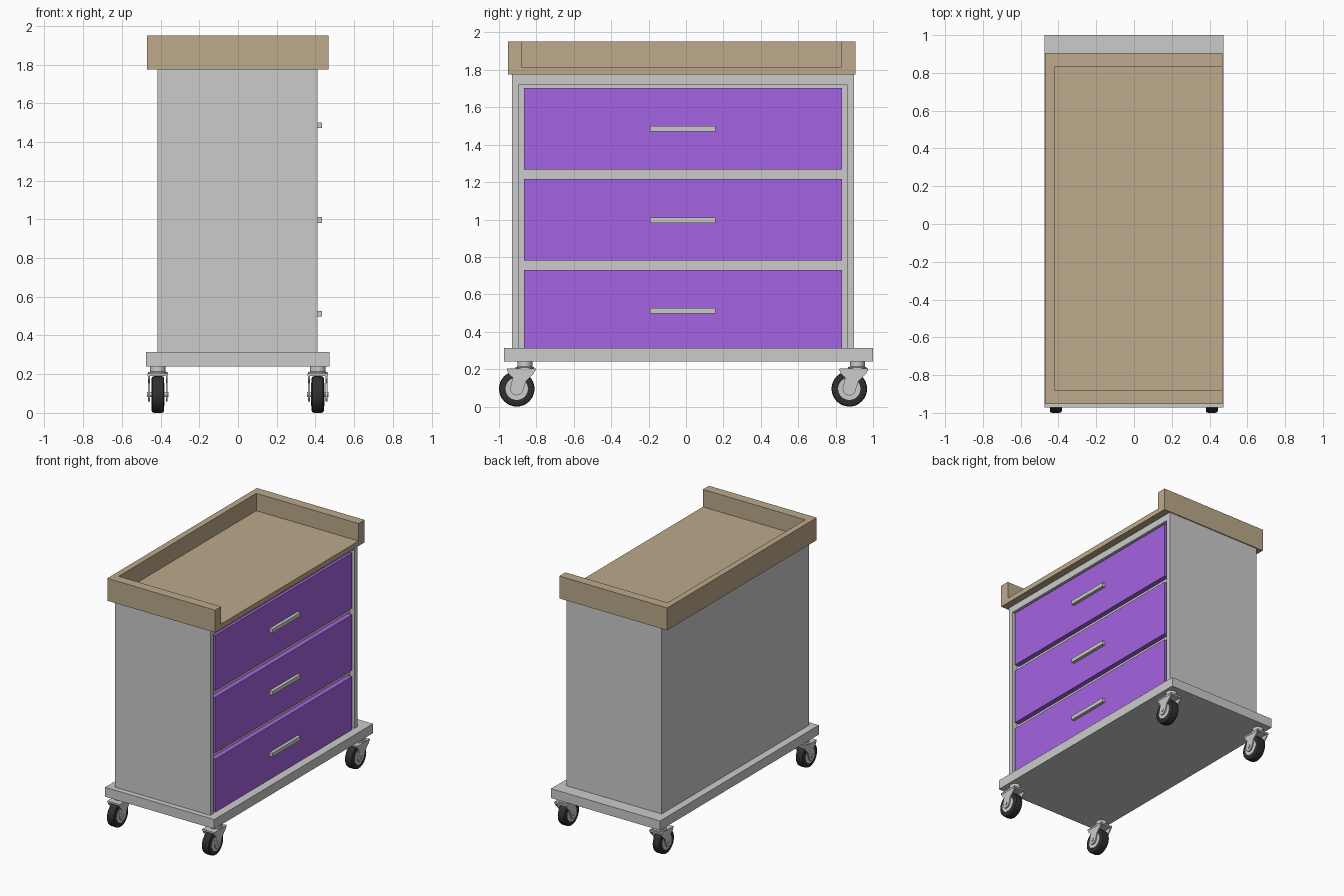
import bpy, bmesh, math
from mathutils import Vector

if "Cube" in bpy.data.objects:
    bpy.data.objects.remove(bpy.data.objects["Cube"])


def material(name, r, g, b):
    m = bpy.data.materials.new(name)
    m.diffuse_color = (r, g, b, 1)
    m.use_nodes = True
    m.node_tree.nodes["Principled BSDF"].inputs["Base Color"].default_value = m.diffuse_color
    return m


GREY = material("grey metal", 0.60, 0.60, 0.60)
HANDLE = material("handle metal", 0.60, 0.605, 0.57)
TAN = material("tan wood", 0.503, 0.40, 0.256)
PURPLE = material("purple drawer", 0.376, 0.126, 0.76)
RUBBER = material("black rubber", 0.028, 0.028, 0.028)


def finish(bm, name, mat):
    bmesh.ops.recalc_face_normals(bm, faces=bm.faces)
    me = bpy.data.meshes.new(name)
    bm.to_mesh(me)
    bm.free()
    me.materials.append(mat)
    ob = bpy.data.objects.new(name, me)
    bpy.context.collection.objects.link(ob)
    return ob


def prism(name, pts, axis, lo, hi, mat):
    """Extrude a 2D outline along x (points are y,z) or z (points are x,y)."""
    place = (lambda a, b: (lo, a, b)) if axis == "x" else (lambda a, b: (a, b, lo))
    step = Vector((hi - lo, 0, 0)) if axis == "x" else Vector((0, 0, hi - lo))
    bm = bmesh.new()
    face = bm.faces.new([bm.verts.new(place(*p)) for p in pts])
    ext = bmesh.ops.extrude_face_region(bm, geom=[face], use_keep_orig=True)
    bmesh.ops.translate(bm, vec=step,
                        verts=[v for v in ext["geom"] if isinstance(v, bmesh.types.BMVert)])
    return finish(bm, name, mat)


def box(name, x0, x1, y0, y1, z0, z1, mat):
    return prism(name, [(x0, y0), (x1, y0), (x1, y1), (x0, y1)], "z", z0, z1, mat)


def lathe(name, profile, centre, axis, mat, n=32):
    """Spin (radius, offset) points about an x or z axis through centre."""
    bm = bmesh.new()
    rings = []
    for r, o in profile:
        ring = []
        for i in range(n):
            a = 2 * math.pi * i / n
            c, s = r * math.cos(a), r * math.sin(a)
            co = (o, c, s) if axis == "x" else (c, s, o)
            ring.append(bm.verts.new(Vector(centre) + Vector(co)))
        rings.append(ring)
    for A, B in zip(rings, rings[1:]):
        for i in range(n):
            j = (i + 1) % n
            bm.faces.new((A[i], A[j], B[j], B[i]))
    bm.faces.new(rings[0])
    bm.faces.new(rings[-1])
    ob = finish(bm, name, mat)
    bpy.ops.object.select_all(action="DESELECT")
    ob.select_set(True)
    bpy.context.view_layer.objects.active = ob
    bpy.ops.object.shade_smooth_by_angle(angle=math.radians(35))
    return ob


# Base plate and cabinet with a recessed drawer bay
BAY = 0.37
box("base_plate", -0.475, 0.474, -0.972, 1.0, 0.24, 0.314, GREY)
box("cabinet_core", -0.417, BAY, -0.93, 0.897, 0.314, 1.775, GREY)
prism("cabinet_front_frame",
      [(-0.93, 0.314), (-0.892, 0.314), (-0.892, 1.722), (0.86, 1.722),
       (0.86, 0.314), (0.897, 0.314), (0.897, 1.775), (-0.93, 1.775)],
      "x", BAY, 0.411, GREY)

# Drawers and their bar handles
for i, (z0, z1, hz) in enumerate([(0.314, 0.731, 0.512), (0.78, 1.217, 0.997),
                                  (1.267, 1.703, 1.486)], 1):
    box(f"drawer_{i}", BAY, 0.409, -0.866, 0.834, z0, z1, PURPLE)
    box(f"handle_{i}", 0.409, 0.434, -0.193, 0.158, hz - 0.015, hz + 0.015, HANDLE)

# Tray top, with a raised rim that is open on the drawer side
box("tray_floor", -0.47, 0.468, -0.953, 0.905, 1.775, 1.814, TAN)
prism("tray_rim",
      [(0.468, -0.953), (0.468, -0.878), (-0.422, -0.878), (-0.422, 0.83),
       (0.468, 0.83), (0.468, 0.905), (-0.47, 0.905), (-0.47, -0.953)],
      "z", 1.814, 1.951, TAN)

# Swivel casters
TYRE = [(0.06, -0.031), (0.084, -0.032), (0.092, -0.028), (0.095, -0.018),
        (0.095, 0.018), (0.092, 0.028), (0.084, 0.032), (0.06, 0.031)]
HUB = [(0.06, -0.034), (0.06, 0.034)]
AXLE = [(0.014, -0.056), (0.014, 0.056)]
STEM = [(0.05, 0.198), (0.05, 0.21), (0.04, 0.213), (0.04, 0.24)]
# Fork cheek outline: sloping arm ending in a round eye at the axle
CHEEK = [(-0.052, 0.10), (0.1, 0.11), (0.09, 0.08), (0.05, 0.04)]
CHEEK += [(0.036 * math.cos(math.radians(a)), 0.036 * math.sin(math.radians(a)))
          for a in range(0, -181, -30)]
CHEEK += [(-0.022, 0.06), (-0.045, 0.08)]

for side, x in (("left", -0.414), ("right", 0.412)):
    for end, y in (("front", -0.905), ("back", 0.873)):
        tag, c = f"{end}_{side}", (x, y, 0.095)
        lathe(f"tyre_{tag}", TYRE, c, "x", RUBBER)
        lathe(f"hub_{tag}", HUB, c, "x", GREY, 24)
        lathe(f"axle_{tag}", AXLE, c, "x", GREY, 12)
        lathe(f"stem_{tag}", STEM, (x, y + 0.043, 0), "z", GREY, 24)
        outline = [(y + a, 0.095 + b) for a, b in CHEEK]
        for k, s in (("inner", -1), ("outer", 1)):
            prism(f"fork_{k}_{tag}", outline, "x", x + s * 0.041, x + s * 0.051, GREY)
        box(f"fork_crown_{tag}", x - 0.053, x + 0.053, y - 0.052, y + 0.1, 0.19, 0.203, GREY)
